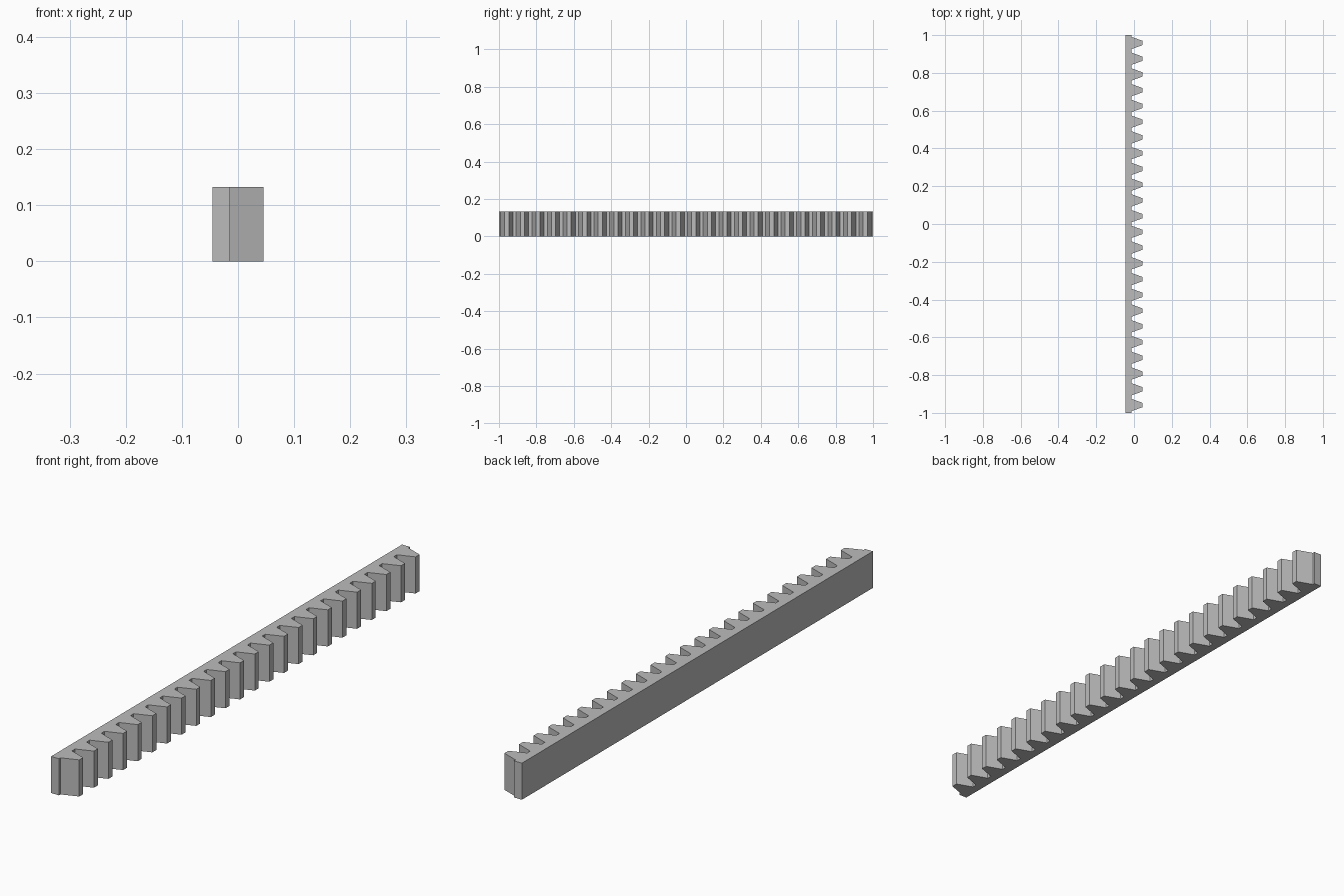
import bpy
import bmesh
import math

cube = bpy.data.objects.get("Cube")
if cube:
    bpy.data.objects.remove(cube, do_unlink=True)

# Rack proportions
TEETH = 24
LENGTH = 2.0
HEIGHT = 0.132
BACK_X, TIP_X = -0.0455, 0.0455
pitch = LENGTH / TEETH
module = pitch / math.pi
root_x = TIP_X - 2.25 * module
slope = math.tan(math.radians(20))
tip_half = pitch / 4 - module * slope
root_half = pitch / 4 + 1.25 * module * slope

# Material
steel = bpy.data.materials.new("steel_grey")
steel.use_nodes = True
colour = (0.5, 0.5, 0.5, 1.0)
steel.diffuse_color = colour
steel.node_tree.nodes["Principled BSDF"].inputs["Base Color"].default_value = colour

# Straight-flanked tooth outline, counter-clockwise from the back edge
half = LENGTH / 2
profile = [(BACK_X, half), (BACK_X, -half), (root_x, -half)]
for i in range(TEETH):
    y = -half + (i + 0.5) * pitch
    profile += [(root_x, y - root_half), (TIP_X, y - tip_half),
                (TIP_X, y + tip_half), (root_x, y + root_half)]
profile.append((root_x, half))

# Extrude the outline upward into the solid rack
bm = bmesh.new()
base = bm.faces.new([bm.verts.new((x, y, 0)) for x, y in profile])
top = bmesh.ops.extrude_face_region(bm, geom=[base], use_keep_orig=True)
verts = [g for g in top["geom"] if isinstance(g, bmesh.types.BMVert)]
bmesh.ops.translate(bm, verts=verts, vec=(0, 0, HEIGHT))
bmesh.ops.recalc_face_normals(bm, faces=bm.faces)
mesh = bpy.data.meshes.new("gear_rack")
bm.to_mesh(mesh)
bm.free()
mesh.materials.append(steel)
rack = bpy.data.objects.new("gear_rack", mesh)
bpy.context.collection.objects.link(rack)
